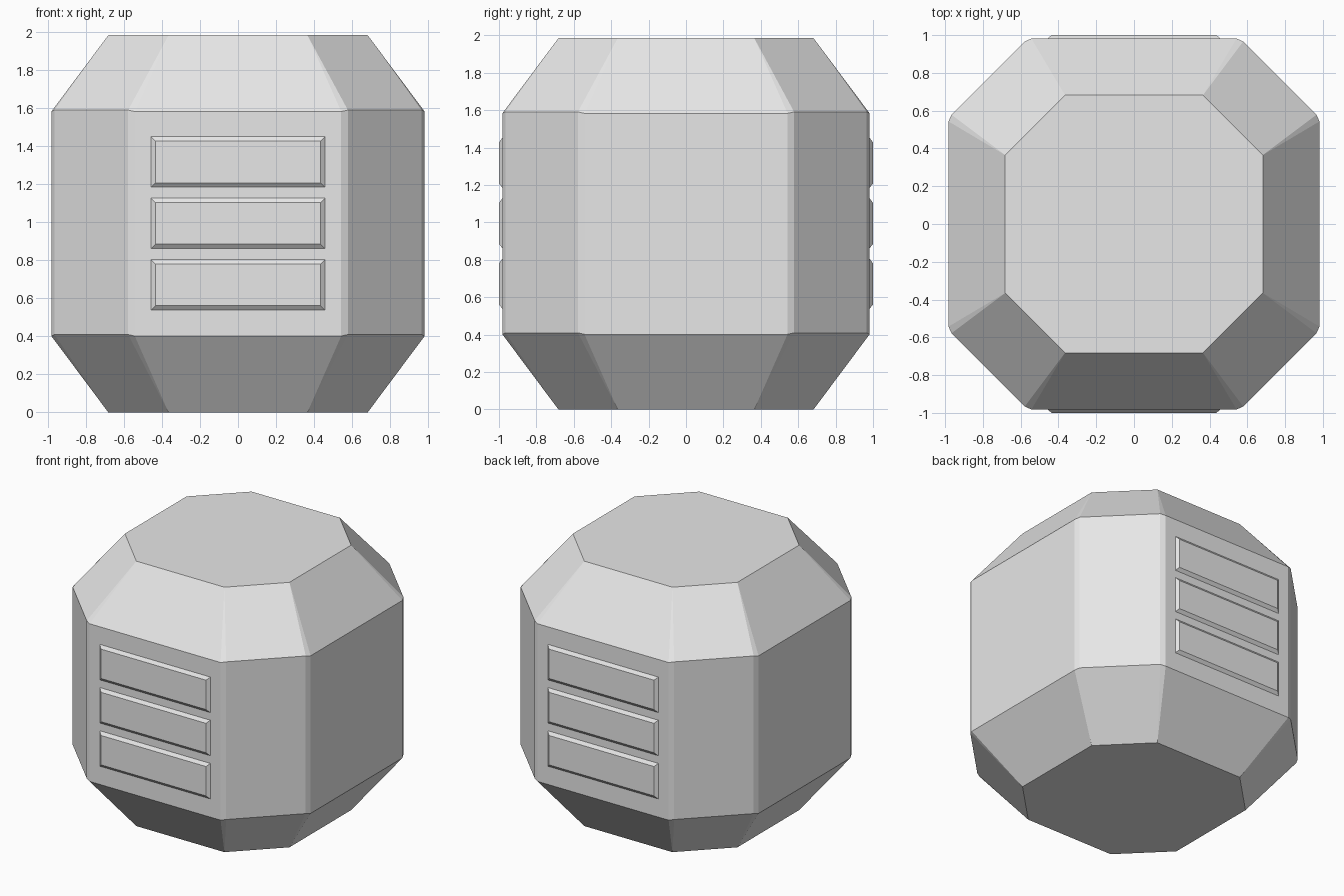
import bpy
import bmesh
from math import pi
from mathutils import Matrix, Vector

cube = bpy.data.objects.get("Cube")
if cube:
    bpy.data.objects.remove(cube, do_unlink=True)

# Single flat colour
grey = bpy.data.materials.new("light_grey")
grey.use_nodes = True
grey.diffuse_color = (0.8, 0.8, 0.8, 1)
grey.node_tree.nodes["Principled BSDF"].inputs["Base Color"].default_value = grey.diffuse_color


def finish(name, bm):
    bmesh.ops.recalc_face_normals(bm, faces=bm.faces)
    mesh = bpy.data.meshes.new(name)
    bm.to_mesh(mesh)
    bm.free()
    mesh.materials.append(grey)
    obj = bpy.data.objects.new(name, mesh)
    bpy.context.collection.objects.link(obj)
    return obj


def ring(bm, profile):
    """Repeat the points of the +x side around all four sides."""
    return [bm.verts.new(Matrix.Rotation(k * pi / 2, 3, 'Z') @ Vector(p))
            for k in range(4) for p in profile]


def cap_ring(bm, z):
    return ring(bm, [(0.682, -0.365, z), (0.682, 0.365, z)])


def rim_ring(bm, z, corner_z):
    return ring(bm, [(0.966, -0.578, corner_z), (0.982, -0.543, z),
                     (0.982, 0.543, z), (0.966, 0.578, corner_z)])


def slope(bm, cap, rim):
    """Join an eight-sided cap to the bevelled rim."""
    for k in range(4):
        a, b, c = cap[2 * k], cap[2 * k + 1], cap[(2 * k + 2) % 8]
        r = [rim[(4 * k + i) % 16] for i in range(6)]
        bm.faces.new((a, r[1], r[2], b))
        bm.faces.new((b, r[2], r[3]))
        bm.faces.new((b, r[3], r[4], c))
        bm.faces.new((c, r[4], r[5]))
    bm.faces.new(cap)


# Body: chamfered block with narrow bevels on the upright edges
HEIGHT = 1.985
bm = bmesh.new()
bottom = cap_ring(bm, 0)
lower = rim_ring(bm, 0.402, 0.41)
upper = rim_ring(bm, 1.583, 1.591)
top = cap_ring(bm, HEIGHT)
slope(bm, bottom, lower)
slope(bm, top, upper)
for i in range(16):
    j = (i + 1) % 16
    bm.faces.new((lower[i], lower[j], upper[j], upper[i]))
finish("body", bm)


# Raised panels with chamfered borders, three on the front and three on the back
def panel(name, z, turn):
    bm = bmesh.new()
    loops = []
    for y, inset in ((-0.982, 0), (-1.0, 0.023)):
        w, h = 0.458 - inset, 0.133 - inset
        loops.append([bm.verts.new((sx * w, y, z + sz * h))
                      for sx, sz in ((-1, -1), (1, -1), (1, 1), (-1, 1))])
    base, face = loops
    bm.faces.new(base)
    bm.faces.new(face)
    for i in range(4):
        j = (i + 1) % 4
        bm.faces.new((base[i], base[j], face[j], face[i]))
    bm.transform(Matrix.Rotation(turn, 4, 'Z'))
    finish(name, bm)


for side, turn in (("front", 0), ("back", pi)):
    for row, label in ((1, "upper"), (0, "middle"), (-1, "lower")):
        panel(f"{side}_{label}_panel", 0.995 + row * 0.3235, turn)
